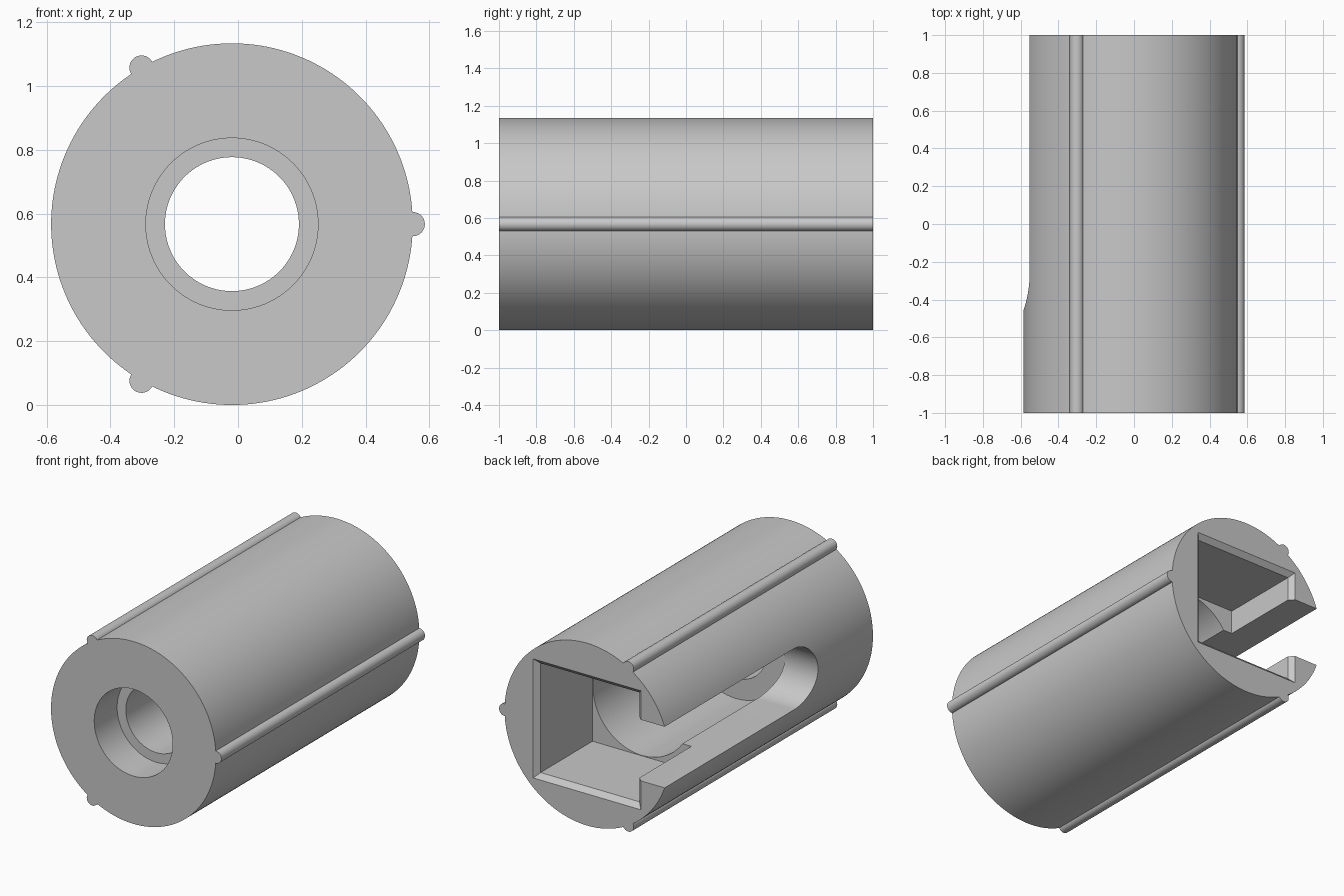
import bpy, bmesh, math
from mathutils import Vector

if "Cube" in bpy.data.objects:
    bpy.data.objects.remove(bpy.data.objects["Cube"], do_unlink=True)

CX, CZ = -0.019, 0.567      # axis of the sleeve, which runs along y
RADIUS = 0.567
RIB = 0.038
SLOT = 0.19

grey = bpy.data.materials.new("plain grey")
grey.use_nodes = True
colour = (0.58, 0.58, 0.58, 1)
grey.diffuse_color = colour
grey.node_tree.nodes["Principled BSDF"].inputs["Base Color"].default_value = colour


def loft(name, rings):
    """Skin a list of equal rings of points and cap both ends."""
    bm = bmesh.new()
    loops = [[bm.verts.new(p) for p in ring] for ring in rings]
    n = len(loops[0])
    for a, b in zip(loops, loops[1:]):
        for i in range(n):
            j = (i + 1) % n
            bm.faces.new((a[i], a[j], b[j], b[i]))
    bm.faces.new(loops[0])
    bm.faces.new(loops[-1])
    bmesh.ops.recalc_face_normals(bm, faces=bm.faces)
    mesh = bpy.data.meshes.new(name)
    bm.to_mesh(mesh)
    bm.free()
    mesh.materials.append(grey)
    obj = bpy.data.objects.new(name, mesh)
    bpy.context.collection.objects.link(obj)
    return obj


def ring(y, r, sides, x=CX, z=CZ, turn=0.0):
    angles = [turn + math.tau * i / sides for i in range(sides)]
    return [Vector((x + r * math.cos(a), y, z + r * math.sin(a))) for a in angles]


def lathe(name, profile, sides=128, **place):
    return loft(name, [ring(y, r, sides, **place) for y, r in profile])


def combine(target, tool, operation):
    mod = target.modifiers.new(tool.name, 'BOOLEAN')
    mod.object = tool
    mod.operation = operation
    mod.solver = 'EXACT'
    bpy.context.view_layer.objects.active = target
    bpy.ops.object.modifier_apply(modifier=mod.name)
    bpy.data.objects.remove(tool, do_unlink=True)


# Outer sleeve with three lengthwise ribs
sleeve = lathe("sleeve", [(-1, RADIUS), (1, RADIUS)], 160)
for k in range(3):
    a = math.tau * k / 3
    rib = lathe("rib", [(-1, RIB), (1, RIB)], 32,
                x=CX + RADIUS * math.cos(a), z=CZ + RADIUS * math.sin(a))
    combine(sleeve, rib, 'UNION')

# Stepped bore: front recess, narrow lip, wide chamber
bore = lathe("bore", [(-1.1, 0.27), (-0.775, 0.27), (-0.775, 0.21),
                      (-0.465, 0.21), (-0.465, 0.337), (0.6, 0.337)])
combine(sleeve, bore, 'DIFFERENCE')

# Square pocket at the back with a chamfered mouth
pocket = lathe("pocket", [(y, half * math.sqrt(2)) for y, half in
                          ((0.46, 0.34), (0.97, 0.34), (1.0, 0.37), (1.1, 0.47))],
               4, turn=math.pi / 4)
combine(sleeve, pocket, 'DIFFERENCE')

# Side slot, open at the back and rounded at its front end
outline = [(1.2, SLOT)]
for i in range(49):
    a = math.pi / 2 + math.pi * i / 48
    outline.append((-0.27 + SLOT * math.cos(a), SLOT * math.sin(a)))
outline.append((1.2, -SLOT))
slot = loft("slot", [[Vector((x, y, CZ + z)) for y, z in outline]
                     for x in (-0.9, -0.06)])
combine(sleeve, slot, 'DIFFERENCE')

# Smooth curved walls, crisp edges
bpy.ops.object.select_all(action='DESELECT')
sleeve.select_set(True)
bpy.context.view_layer.objects.active = sleeve
bpy.ops.object.shade_smooth_by_angle(angle=math.radians(25))
